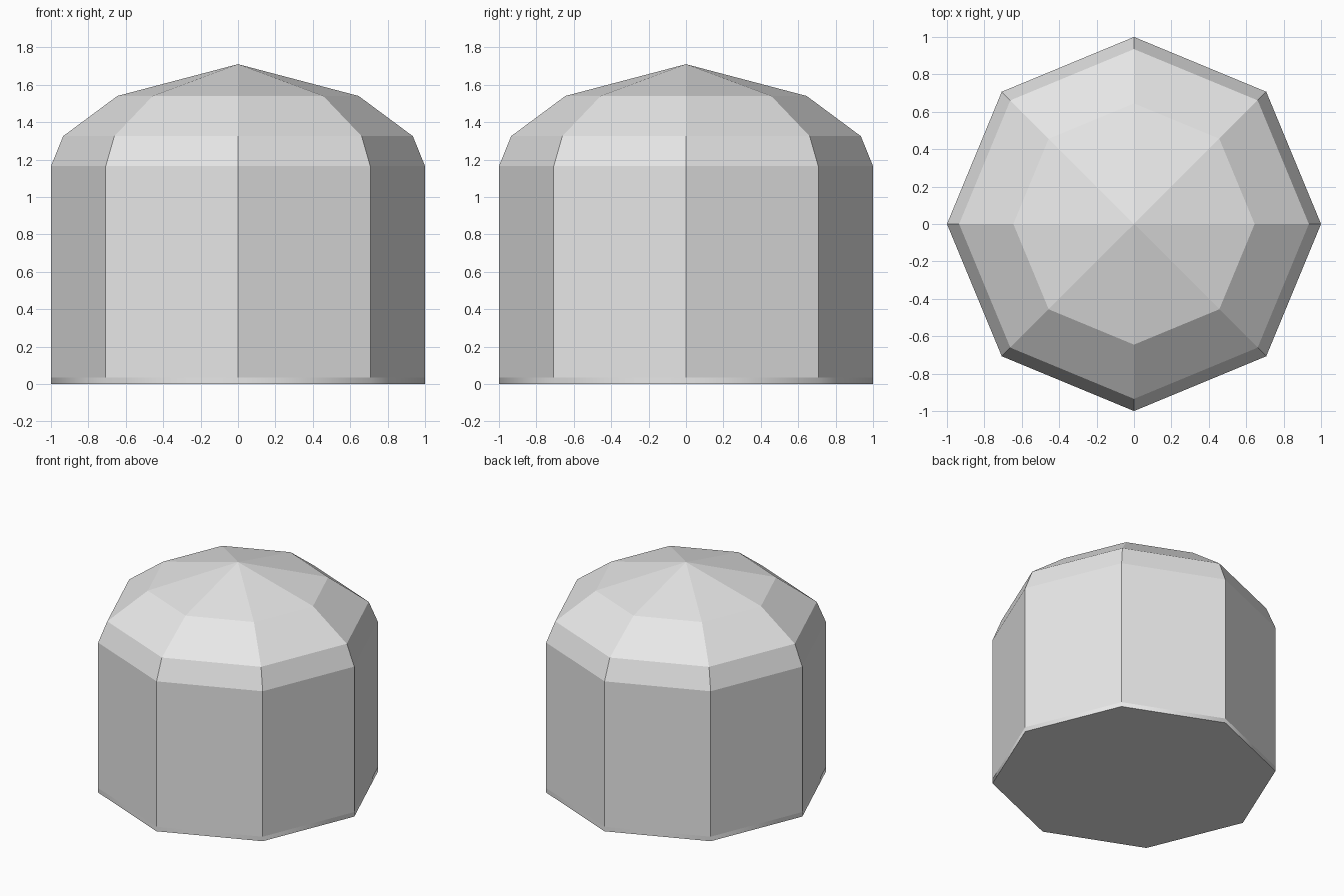
import bpy
import bmesh
from math import cos, sin, pi

cube = bpy.data.objects.get("Cube")
if cube:
    bpy.data.objects.remove(cube, do_unlink=True)

SIDES = 8

# Single plain grey
grey = bpy.data.materials.new("light_grey")
grey.use_nodes = True
colour = (0.8, 0.8, 0.8, 1)
grey.diffuse_color = colour
grey.node_tree.nodes["Principled BSDF"].inputs["Base Color"].default_value = colour


def turned(name, profile, apex=None, floor=False, smooth=False):
    """Stack octagonal rings from (radius, height) pairs, with optional ends."""
    bm = bmesh.new()
    rings = [[bm.verts.new((r * cos(2 * pi * i / SIDES), r * sin(2 * pi * i / SIDES), z))
              for i in range(SIDES)] for r, z in profile]
    for low, high in zip(rings, rings[1:]):
        for i in range(SIDES):
            j = (i + 1) % SIDES
            bm.faces.new((low[i], low[j], high[j], high[i])).smooth = smooth
    if apex is not None:
        tip = bm.verts.new((0, 0, apex))
        for i in range(SIDES):
            bm.faces.new((rings[-1][i], rings[-1][(i + 1) % SIDES], tip))
    if floor:
        bm.faces.new(rings[0][::-1])
    mesh = bpy.data.meshes.new(name)
    bm.to_mesh(mesh)
    bm.free()
    mesh.materials.append(grey)
    obj = bpy.data.objects.new(name, mesh)
    bpy.context.collection.objects.link(obj)
    return obj


# Thin softly shaded plinth with a flat underside
turned("base_rim", [(1, 0), (1, 0.035)], floor=True, smooth=True)

# Straight faceted wall
turned("wall", [(1, 0.035), (1, 1.165)])

# Faceted dome rising to a point
turned("dome", [(1, 1.165), (0.935, 1.325), (0.645, 1.54)], apex=1.71)
